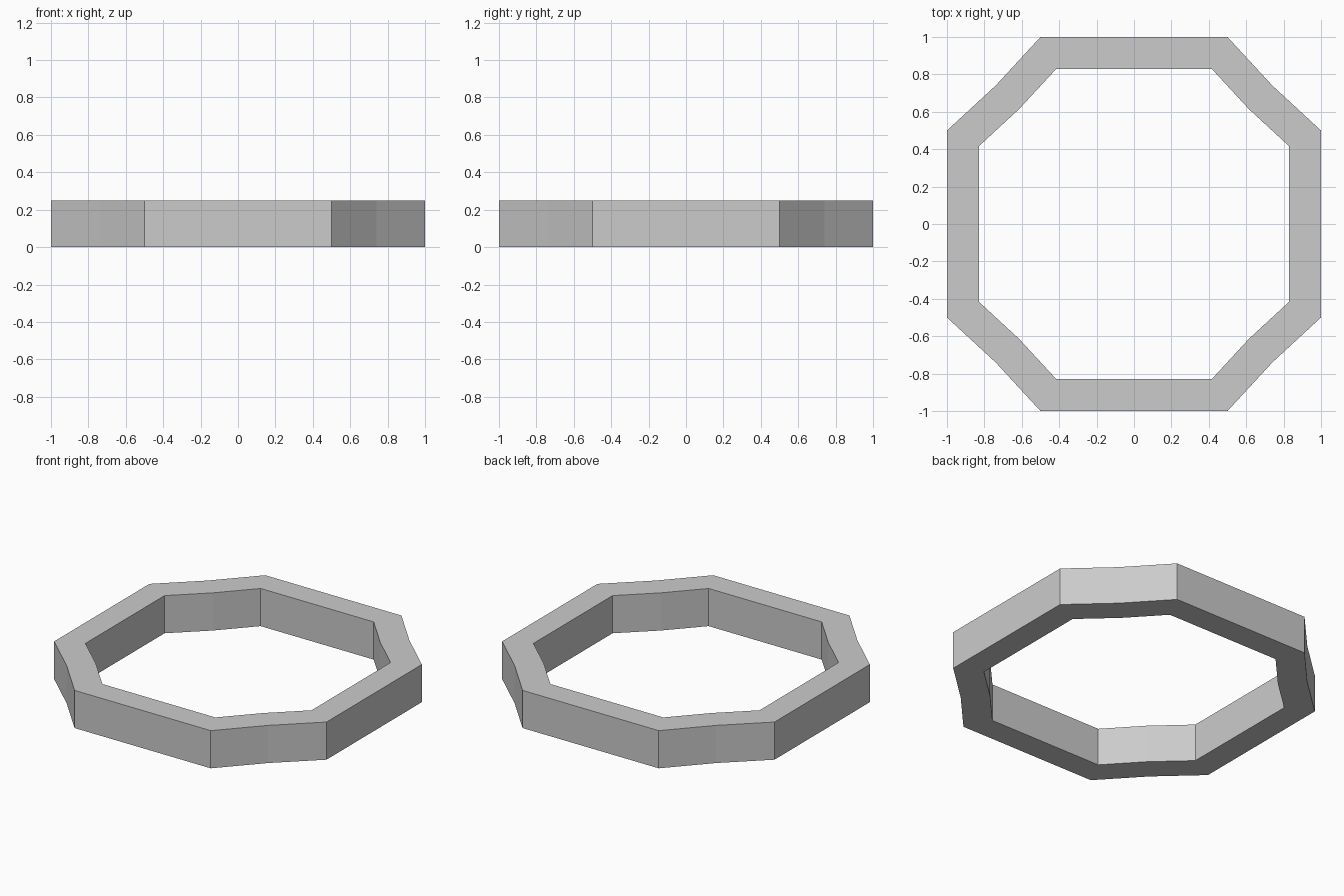
import bpy, bmesh

if "Cube" in bpy.data.objects:
    bpy.data.objects.remove(bpy.data.objects["Cube"])

HEIGHT = 0.25
INNER = 0.83  # inner outline is the outer one scaled down

# Octagon outline: one quarter, with slightly dished diagonal sides, turned four times
quarter = [(1.0, 0.5), (0.74, 0.74), (0.5, 1.0)]
outline = []
for _ in range(4):
    outline += quarter
    quarter = [(-y, x) for x, y in quarter]

bm = bmesh.new()


def loop(scale, z):
    return [bm.verts.new((x * scale, y * scale, z)) for x, y in outline]


# Four loops around the square cross-section, bridged into a closed ring
loops = [loop(1, 0), loop(1, HEIGHT), loop(INNER, HEIGHT), loop(INNER, 0)]
n = len(outline)
for a, b in zip(loops, loops[1:] + loops[:1]):
    for i in range(n):
        j = (i + 1) % n
        bm.faces.new((a[i], a[j], b[j], b[i]))
bmesh.ops.recalc_face_normals(bm, faces=bm.faces)

mesh = bpy.data.meshes.new("octagonal_ring")
bm.to_mesh(mesh)
bm.free()
ring = bpy.data.objects.new("octagonal_ring", mesh)
bpy.context.collection.objects.link(ring)
